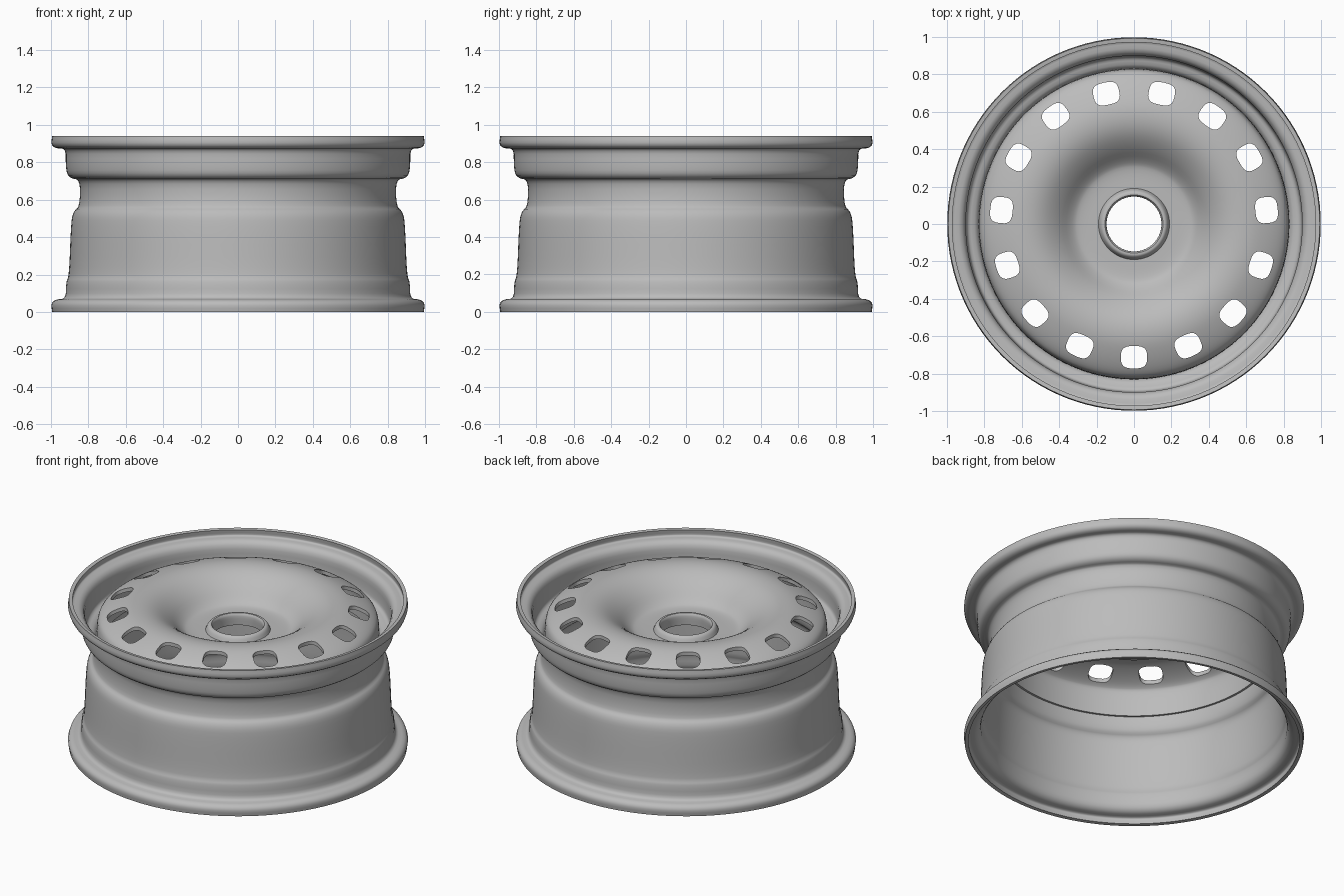
import bpy, bmesh, math
from mathutils import Vector, Matrix

cube = bpy.data.objects.get("Cube")
if cube:
    bpy.data.objects.remove(cube, do_unlink=True)

SEGMENTS = 120
HOLES = 15

steel = bpy.data.materials.new("grey_steel")
steel.use_nodes = True
steel.diffuse_color = (0.5, 0.5, 0.5, 1)
steel.node_tree.nodes["Principled BSDF"].inputs["Base Color"].default_value = (0.5, 0.5, 0.5, 1)


def soften(path, rounds=2):
    """Round the corners of an open path by corner cutting."""
    pts = [Vector(p) for p in path]
    for _ in range(rounds):
        out = [pts[0]]
        for a, b in zip(pts, pts[1:]):
            out += [a.lerp(b, 0.25), a.lerp(b, 0.75)]
        pts = out + [pts[-1]]
    return pts


def sheet_section(path, thickness):
    """Thicken a path into a closed section."""
    pts = soften(path)
    left, right = [], []
    for i, p in enumerate(pts):
        d = (pts[min(i + 1, len(pts) - 1)] - pts[max(i - 1, 0)]).normalized()
        n = Vector((-d.y, d.x)) * thickness / 2
        left.append(p + n)
        right.append(p - n)
    return left + right[::-1]


def make_object(name, bm):
    bmesh.ops.recalc_face_normals(bm, faces=bm.faces)
    mesh = bpy.data.meshes.new(name)
    bm.to_mesh(mesh)
    bm.free()
    mesh.materials.append(steel)
    obj = bpy.data.objects.new(name, mesh)
    bpy.context.collection.objects.link(obj)
    return obj


def lathe(name, path, thickness):
    """Spin a thickened (radius, height) path about the z axis."""
    bm = bmesh.new()
    rings = []
    for r, z in sheet_section(path, thickness):
        rings.append([bm.verts.new((r * math.cos(a), r * math.sin(a), z))
                      for a in (math.tau * i / SEGMENTS for i in range(SEGMENTS))])
    for ring, other in zip(rings, rings[1:] + rings[:1]):
        for i in range(SEGMENTS):
            j = (i + 1) % SEGMENTS
            bm.faces.new((ring[i], ring[j], other[j], other[i]))
    return make_object(name, bm)


def select_only(obj):
    bpy.ops.object.select_all(action="DESELECT")
    obj.select_set(True)
    bpy.context.view_layer.objects.active = obj


# Barrel with flared lips, bead seats and drop centre
barrel = lathe("rim_barrel", [
    (0.982, 0.0), (0.99, 0.055), (0.91, 0.06), (0.908, 0.16), (0.892, 0.19),
    (0.882, 0.46), (0.872, 0.53), (0.835, 0.56), (0.832, 0.715),
    (0.9, 0.725), (0.91, 0.78), (0.91, 0.885), (0.99, 0.885), (0.982, 0.94)], 0.022)

# Dished centre disc with a flange against the barrel
disc = lathe("centre_disc", [
    (0.155, 0.735), (0.29, 0.735), (0.34, 0.755), (0.42, 0.84), (0.51, 0.895),
    (0.61, 0.905), (0.71, 0.875), (0.79, 0.835), (0.818, 0.8), (0.82, 0.64)], 0.022)

# Raised collar round the hub bore
lathe("hub_collar", [(0.156, 0.705), (0.152, 0.775), (0.17, 0.775), (0.185, 0.74)], 0.014)

# Rounded vent holes
bm = bmesh.new()
for k in range(HOLES):
    turn = Matrix.Rotation(math.tau * k / HOLES - math.pi / 2, 4, "Z")
    outline = []
    for i in range(24):
        a = math.tau * i / 24
        c, s = math.cos(a), math.sin(a)
        outline.append((0.712 + 0.06 * math.copysign(abs(c) ** 0.65, c),
                        0.07 * math.copysign(abs(s) ** 0.65, s)))
    low, high = [[bm.verts.new(turn @ Vector((x, y, z))) for x, y in outline] for z in (0.75, 1)]
    bm.faces.new(low[::-1])
    bm.faces.new(high)
    for i in range(24):
        j = (i + 1) % 24
        bm.faces.new((low[i], low[j], high[j], high[i]))
cutter = make_object("vent_cutter", bm)
cutter.hide_render = True

cut = disc.modifiers.new("vents", "BOOLEAN")
cut.operation = "DIFFERENCE"
cut.solver = "EXACT"
cut.object = cutter
select_only(disc)
bpy.ops.object.modifier_apply(modifier=cut.name)
bpy.data.objects.remove(cutter, do_unlink=True)

for obj in [o for o in bpy.context.collection.objects if o.type == "MESH"]:
    select_only(obj)
    bpy.ops.object.shade_smooth_by_angle(angle=math.radians(40))
